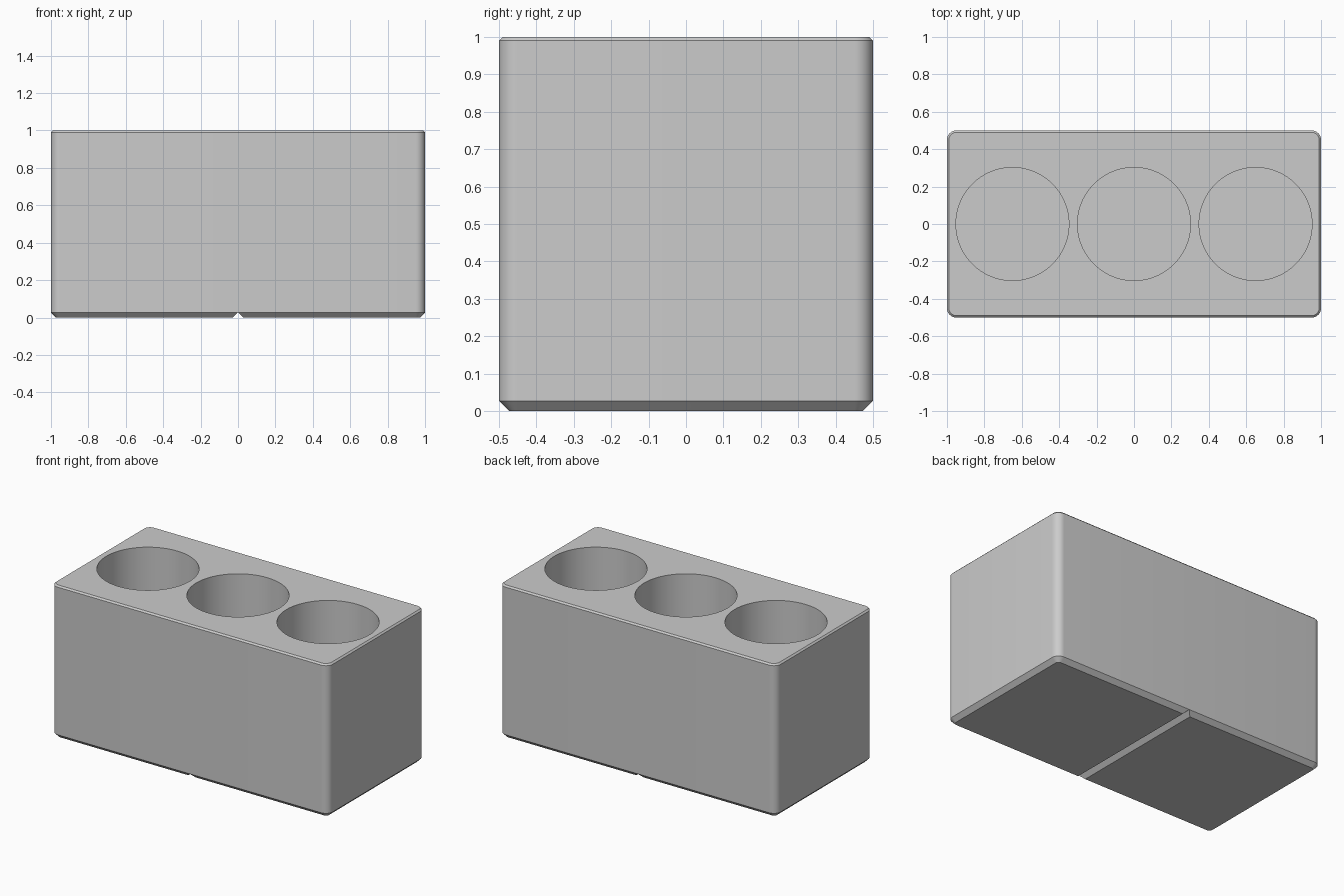
import bpy, bmesh, math

if "Cube" in bpy.data.objects:
    bpy.data.objects.remove(bpy.data.objects["Cube"])

grey = bpy.data.materials.new("light grey")
grey.diffuse_color = (0.6, 0.6, 0.6, 1)
grey.use_nodes = True
grey.node_tree.nodes["Principled BSDF"].inputs["Base Color"].default_value = grey.diffuse_color

HX, HY, R = 1.0, 0.5, 0.05      # half sizes and corner radius
FOOT, RIM, FLOOR = 0.027, 0.01, 0.1


def rounded_ring(bm, z, inset, steps=10):
    """Rounded rectangle of vertices, counter-clockwise from above."""
    ring = []
    for i, (sx, sy) in enumerate([(1, 1), (-1, 1), (-1, -1), (1, -1)]):
        for k in range(steps + 1):
            a = math.pi / 2 * (i + k / steps)
            r = R - inset
            ring.append(bm.verts.new((sx * (HX - R) + r * math.cos(a),
                                      sy * (HY - R) + r * math.sin(a), z)))
    return ring


def make_object(name, bm):
    bmesh.ops.recalc_face_normals(bm, faces=bm.faces)
    mesh = bpy.data.meshes.new(name)
    bm.to_mesh(mesh)
    bm.free()
    mesh.materials.append(grey)
    obj = bpy.data.objects.new(name, mesh)
    bpy.context.collection.objects.link(obj)
    return obj


def loft(name, rings, bm):
    """Closed solid through a stack of rings."""
    n = len(rings[0])
    for a, b in zip(rings, rings[1:]):
        for i in range(n):
            j = (i + 1) % n
            bm.faces.new((a[i], a[j], b[j], b[i]))
    bm.faces.new(rings[0][::-1])
    bm.faces.new(rings[-1])
    return make_object(name, bm)


# Block with rounded upright corners, chamfered foot and rim
bm = bmesh.new()
block = loft("holder_block", [rounded_ring(bm, z, d) for z, d in
             [(0, FOOT), (FOOT, 0), (1 - RIM, 0), (1, RIM)]], bm)

# Cutters: three round wells and the V groove between the two feet
cutters = []
for x in (-0.65, 0, 0.65):
    bm = bmesh.new()
    rings = [[bm.verts.new((x + 0.302 * math.cos(math.tau * i / 96),
                            0.302 * math.sin(math.tau * i / 96), z))
              for i in range(96)] for z in (FLOOR, 1.2)]
    cutters.append(loft("well_cutter", rings, bm))
bm = bmesh.new()
rings = [[bm.verts.new((x, y, z)) for x, z in
          [(0, FOOT), (-2 * FOOT, -FOOT), (2 * FOOT, -FOOT)]] for y in (-0.6, 0.6)]
cutters.append(loft("groove_cutter", rings, bm))

# Apply the cuts
bpy.context.view_layer.objects.active = block
block.select_set(True)
for cutter in cutters:
    mod = block.modifiers.new("cut", 'BOOLEAN')
    mod.operation = 'DIFFERENCE'
    mod.solver = 'EXACT'
    mod.object = cutter
    bpy.ops.object.modifier_apply(modifier=mod.name)
    bpy.data.objects.remove(cutter)

bpy.ops.object.shade_smooth_by_angle(angle=math.radians(30))
